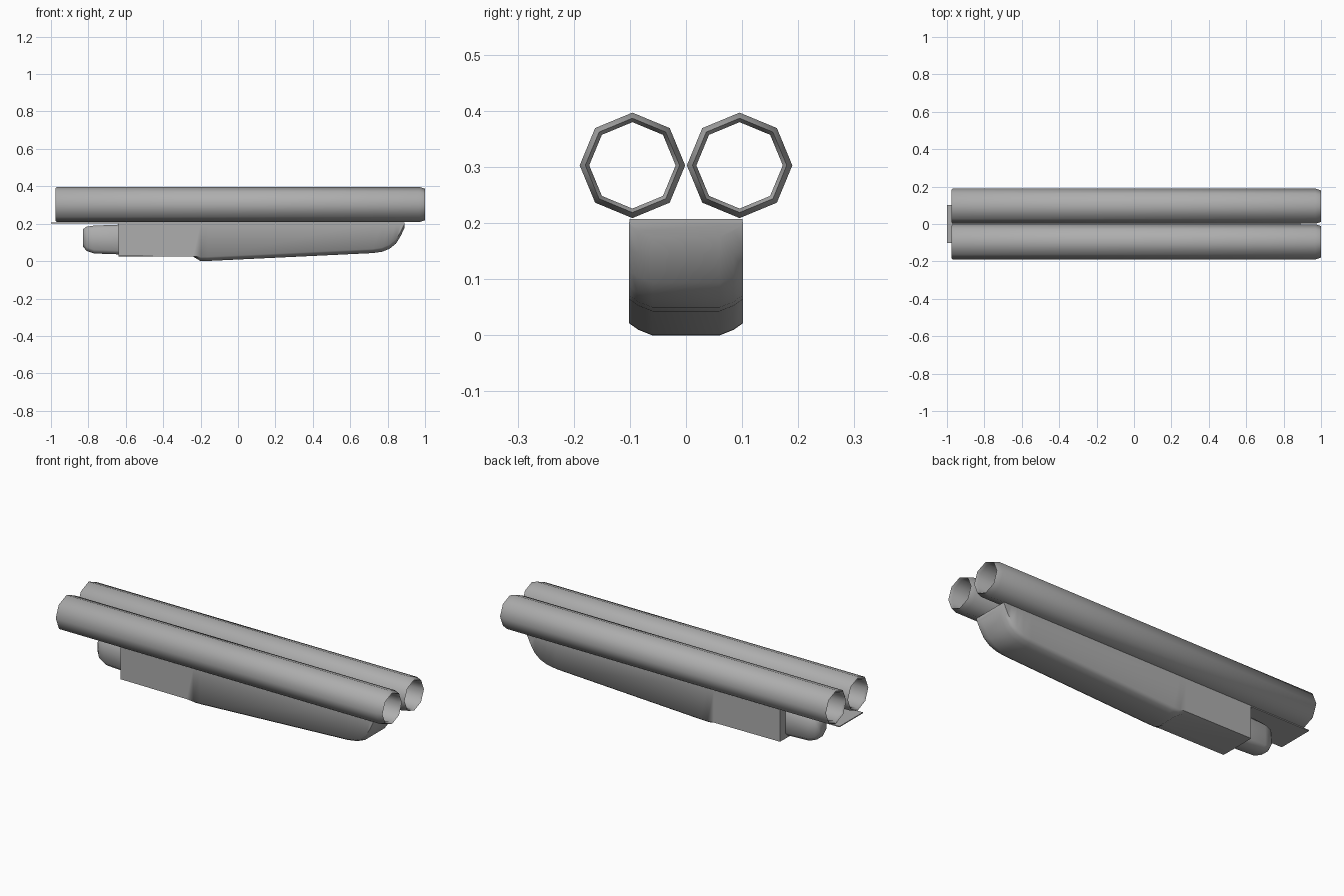
import bpy, bmesh, math

if "Cube" in bpy.data.objects:
    bpy.data.objects.remove(bpy.data.objects["Cube"])

# Dark grey used on every part
grey = bpy.data.materials.new("dark_grey")
grey.diffuse_color = (0.42, 0.42, 0.42, 1)
grey.use_nodes = True
grey.node_tree.nodes["Principled BSDF"].inputs["Base Color"].default_value = grey.diffuse_color


def loft(name, rings, close=False, caps=True, angle=50):
    """Skin a list of equal-length point rings; close joins last ring to first."""
    bm = bmesh.new()
    vs = [[bm.verts.new(p) for p in ring] for ring in rings]
    n = len(vs[0])
    pairs = list(zip(vs, vs[1:])) + ([(vs[-1], vs[0])] if close else [])
    for a, b in pairs:
        for i in range(n):
            j = (i + 1) % n
            bm.faces.new((a[i], a[j], b[j], b[i]))
    if caps:
        bm.faces.new(vs[0])
        bm.faces.new(vs[-1])
    bmesh.ops.recalc_face_normals(bm, faces=bm.faces)
    mesh = bpy.data.meshes.new(name)
    bm.to_mesh(mesh)
    bm.free()
    mesh.materials.append(grey)
    ob = bpy.data.objects.new(name, mesh)
    bpy.context.collection.objects.link(ob)
    bpy.ops.object.select_all(action='DESELECT')
    ob.select_set(True)
    bpy.context.view_layer.objects.active = ob
    bpy.ops.object.shade_smooth_by_angle(angle=math.radians(angle))
    return ob


def octagon(x, r, y, z=0.303):
    return [(x, y + r * math.cos(k * math.pi / 4), z + r * math.sin(k * math.pi / 4))
            for k in range(8)]


# Two open eight-sided tubes, outer wall, chamfered front lip, inner wall
tube_profile = [(-0.975, 0.088), (-0.97, 0.094), (0.97, 0.094), (1.0, 0.084),
                (0.985, 0.077), (-0.965, 0.077)]
for side, y in (("left", 0.0955), ("right", -0.0955)):
    loft(side + "_tube", [octagon(x, r, y) for x, r in tube_profile],
         close=True, caps=False, angle=65)


# Lower housing: flat-bottomed at the rear, chamfered belly at the front
def housing_ring(x, zb, chamfer=0.022, top=0.202):
    half = [(0.102, top), (0.102, min(zb + chamfer, top - 0.004)),
            (0.085, min(zb + chamfer * 0.45, top - 0.005)), (0.06, zb)]
    return [(x, y, z) for y, z in half] + [(x, -y, z) for y, z in reversed(half)]


belly = [(-0.64, 0.026, 0.001), (-0.24, 0.024, 0.001), (-0.2, 0.0), (-0.16, 0.001),
         (0.72, 0.043), (0.77, 0.05), (0.81, 0.066), (0.845, 0.094), (0.87, 0.135),
         (0.89, 0.176)]
loft("lower_housing", [housing_ring(*b) for b in belly], angle=65)


# Thin mounting plate between tubes and housing
def rect(x, w, z0, z1):
    return [(x, -w, z0), (x, w, z0), (x, w, z1), (x, -w, z1)]


loft("mounting_plate", [rect(-1.0, 0.101, 0.202, 0.207), rect(0.89, 0.101, 0.202, 0.207)],
     angle=30)


# Rounded pod behind the housing
def pod_ring(x, w, z0, z1, c=0.02):
    return [(x, -w + c, z0), (x, w - c, z0), (x, w, z0 + c), (x, w, z1 - c),
            (x, w - c, z1), (x, -w + c, z1), (x, -w, z1 - c), (x, -w, z0 + c)]


loft("rear_pod", [pod_ring(-0.83, 0.028, 0.08, 0.17), pod_ring(-0.81, 0.044, 0.055, 0.184),
                  pod_ring(-0.77, 0.053, 0.041, 0.19), pod_ring(-0.63, 0.055, 0.036, 0.195)],
     angle=65)
